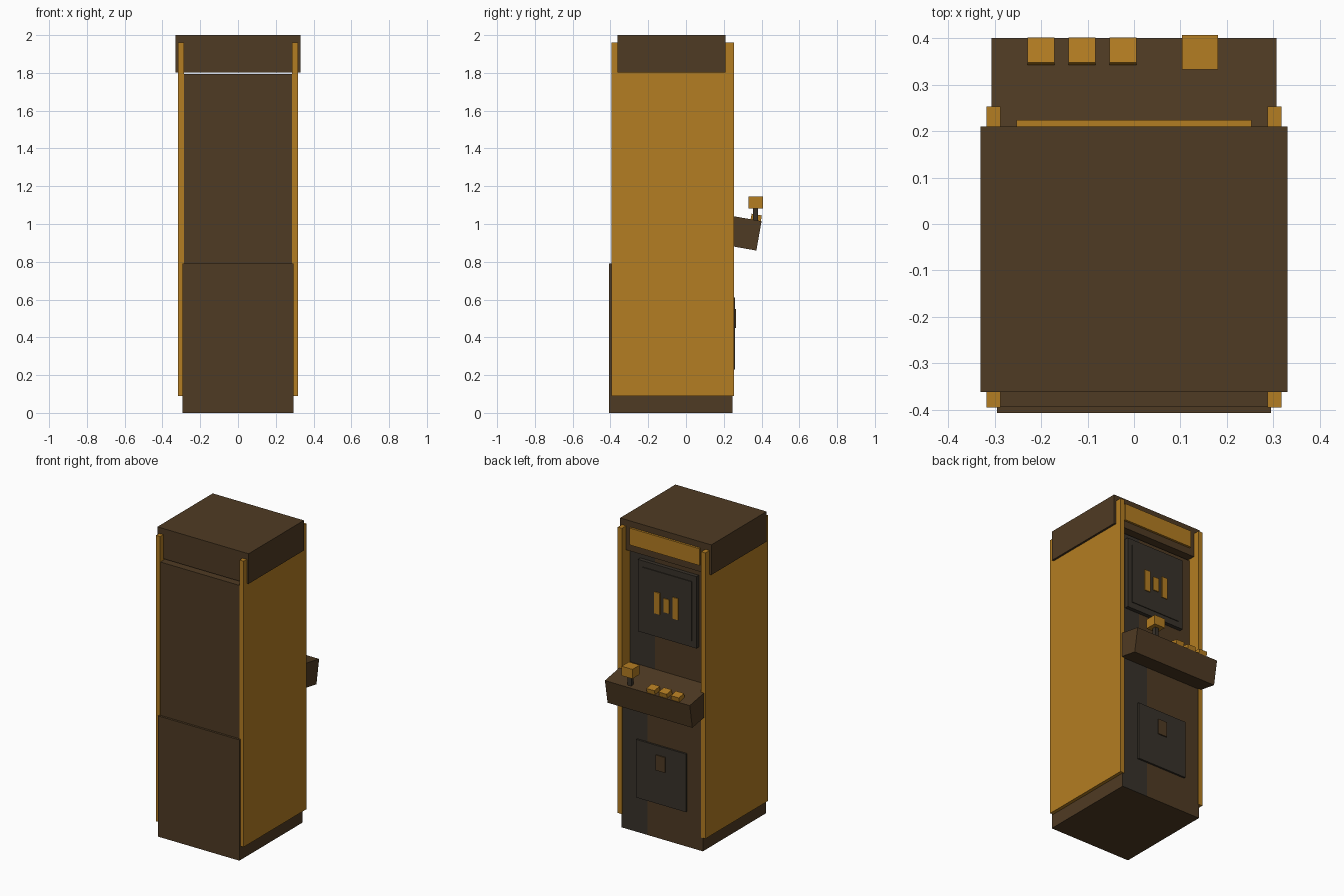
import bpy, bmesh, math
from mathutils import Matrix, Vector

if "Cube" in bpy.data.objects:
    bpy.data.objects.remove(bpy.data.objects["Cube"])


def material(name, rgb):
    m = bpy.data.materials.new(name)
    m.diffuse_color = (*rgb, 1)
    m.use_nodes = True
    m.node_tree.nodes["Principled BSDF"].inputs["Base Color"].default_value = m.diffuse_color
    return m


AMBER = material("amber", (0.456, 0.205, 0.016))
BROWN = material("dark_brown", (0.078, 0.043, 0.017))
CHARCOAL = material("charcoal", (0.040, 0.032, 0.023))


def finish(name, bm, *mats):
    bmesh.ops.recalc_face_normals(bm, faces=bm.faces)
    me = bpy.data.meshes.new(name)
    bm.to_mesh(me)
    bm.free()
    for m in mats:
        me.materials.append(m)
    ob = bpy.data.objects.new(name, me)
    bpy.context.collection.objects.link(ob)
    return ob


def box(name, x, y, z, mat, tilt=0):
    """Box from (min, max) ranges, optionally tilted about its own centre."""
    size = [b - a for a, b in (x, y, z)]
    centre = Vector([(a + b) / 2 for a, b in (x, y, z)])
    bm = bmesh.new()
    bmesh.ops.create_cube(bm, size=1, matrix=Matrix.Translation(centre)
                          @ Matrix.Rotation(tilt, 4, 'X') @ Matrix.Diagonal((*size, 1)))
    return finish(name, bm, mat)


def extrude_profile(points, half_width):
    """Side profile in (y, z), extruded across x."""
    bm = bmesh.new()
    face = bm.faces.new([bm.verts.new((-half_width, y, z)) for y, z in points])
    new = bmesh.ops.extrude_face_region(bm, geom=[face])["geom"]
    verts = [v for v in new if isinstance(v, bmesh.types.BMVert)]
    bmesh.ops.translate(bm, verts=verts, vec=(2 * half_width, 0, 0))
    bmesh.ops.recalc_face_normals(bm, faces=bm.faces)
    return bm


# Cabinet body: thicker lower half, recessed screen wall, with a dark stripe on the player side
STRIPE_X = 0.105
bm = extrude_profile([(-0.407, 0), (0.247, 0), (0.247, 0.95), (0.17, 0.95), (0.17, 1.793),
                      (-0.393, 1.793), (-0.393, 0.79), (-0.407, 0.79)], 0.295)
bmesh.ops.bisect_plane(bm, geom=bm.verts[:] + bm.edges[:] + bm.faces[:],
                       plane_co=(STRIPE_X, 0, 0), plane_no=(1, 0, 0))
bm.normal_update()
for f in bm.faces:
    if f.normal.y > 0.9 and f.calc_center_median().x > STRIPE_X:
        f.material_index = 1
finish("cabinet_body", bm, BROWN, CHARCOAL)

# Side panels
for side, s in (("left", -1), ("right", 1)):
    box("side_panel_" + side, sorted((s * 0.287, s * 0.317)), (-0.395, 0.253), (0.09, 1.96), AMBER)

# Header box with lit sign
box("header_box", (-0.33, 0.33), (-0.362, 0.21), (1.803, 2.0), BROWN)
box("header_sign", (-0.253, 0.253), (0.20, 0.224), (1.85, 1.96), AMBER)

# Monitor: bezel, screen and three bars on it
box("monitor_bezel", (-0.212, 0.212), (0.16, 0.195), (1.285, 1.755), CHARCOAL)
box("monitor_screen", (-0.18, 0.18), (0.19, 0.20), (1.325, 1.715), CHARCOAL)
for i, (x, h) in enumerate(((0.066, 0.14), (0, 0.09), (-0.066, 0.14))):
    box(f"screen_bar_{i + 1}", (x - 0.02, x + 0.02), (0.198, 0.206),
        (1.51 - h / 2, 1.51 + h / 2), AMBER)

# Control deck: block tilted down toward the player
T = math.radians(10)
back, down = Vector((-math.cos(T), math.sin(T))), Vector((-math.sin(T), -math.cos(T)))
corner = Vector((0.40, 1.015))
deck = [corner, corner + back * 0.26, corner + back * 0.26 + down * 0.158, corner + down * 0.158]
finish("control_deck", extrude_profile([tuple(p) for p in deck], 0.307), BROWN)

# Joystick
box("joystick_stalk", (0.129, 0.155), (0.356, 0.381), (0.99, 1.09), CHARCOAL)
box("joystick_knob", (0.103, 0.181), (0.332, 0.407), (1.083, 1.145), AMBER)

# Buttons
for i, x in enumerate((-0.2, -0.112, -0.024)):
    box(f"button_{i + 1}", (x - 0.029, x + 0.029), (0.344, 0.399), (1.015, 1.05), AMBER, -T)

# Coin door and its slot
box("coin_door", (-0.18, 0.18), (0.24, 0.259), (0.23, 0.61), CHARCOAL)
box("coin_slot", (-0.033, 0.033), (0.25, 0.266), (0.45, 0.55), BROWN)
